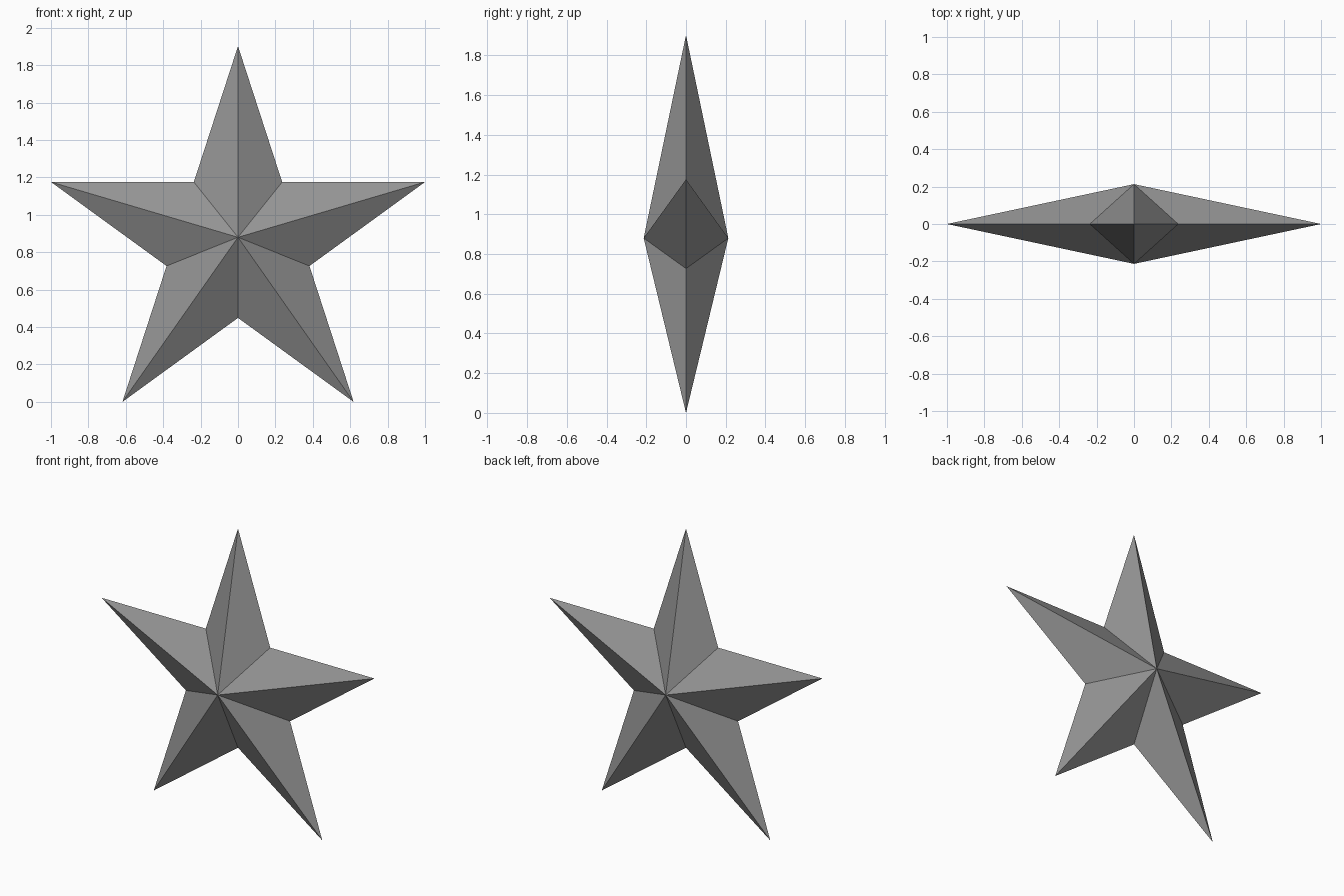
import bpy, bmesh, math

if "Cube" in bpy.data.objects:
    bpy.data.objects.remove(bpy.data.objects["Cube"])

R = 1 / math.cos(math.radians(18))      # tip radius for a 2 unit wide star
R_IN = R * 0.382                        # notch radius
CZ = R * math.cos(math.radians(36))     # lower tips rest on z = 0
APEX_Z, DEPTH = 0.88, 0.213

bm = bmesh.new()

# Star outline: alternating tips and notches
rim = []
for i in range(10):
    a = math.radians(36 * i)
    r = R_IN if i % 2 else R
    rim.append(bm.verts.new((r * math.sin(a), 0, CZ + r * math.cos(a))))

# Front and back peaks joined to the outline by flat facets
front = bm.verts.new((0, -DEPTH, APEX_Z))
back = bm.verts.new((0, DEPTH, APEX_Z))
for i in range(10):
    a, b = rim[i], rim[(i + 1) % 10]
    bm.faces.new((front, a, b))
    bm.faces.new((back, b, a))
bmesh.ops.recalc_face_normals(bm, faces=bm.faces)

mesh = bpy.data.meshes.new("star")
bm.to_mesh(mesh)
bm.free()

# Dark grey finish
grey = bpy.data.materials.new("dark_grey")
grey.diffuse_color = (0.3, 0.3, 0.3, 1)
grey.use_nodes = True
grey.node_tree.nodes["Principled BSDF"].inputs["Base Color"].default_value = grey.diffuse_color
mesh.materials.append(grey)

bpy.context.collection.objects.link(bpy.data.objects.new("star", mesh))
